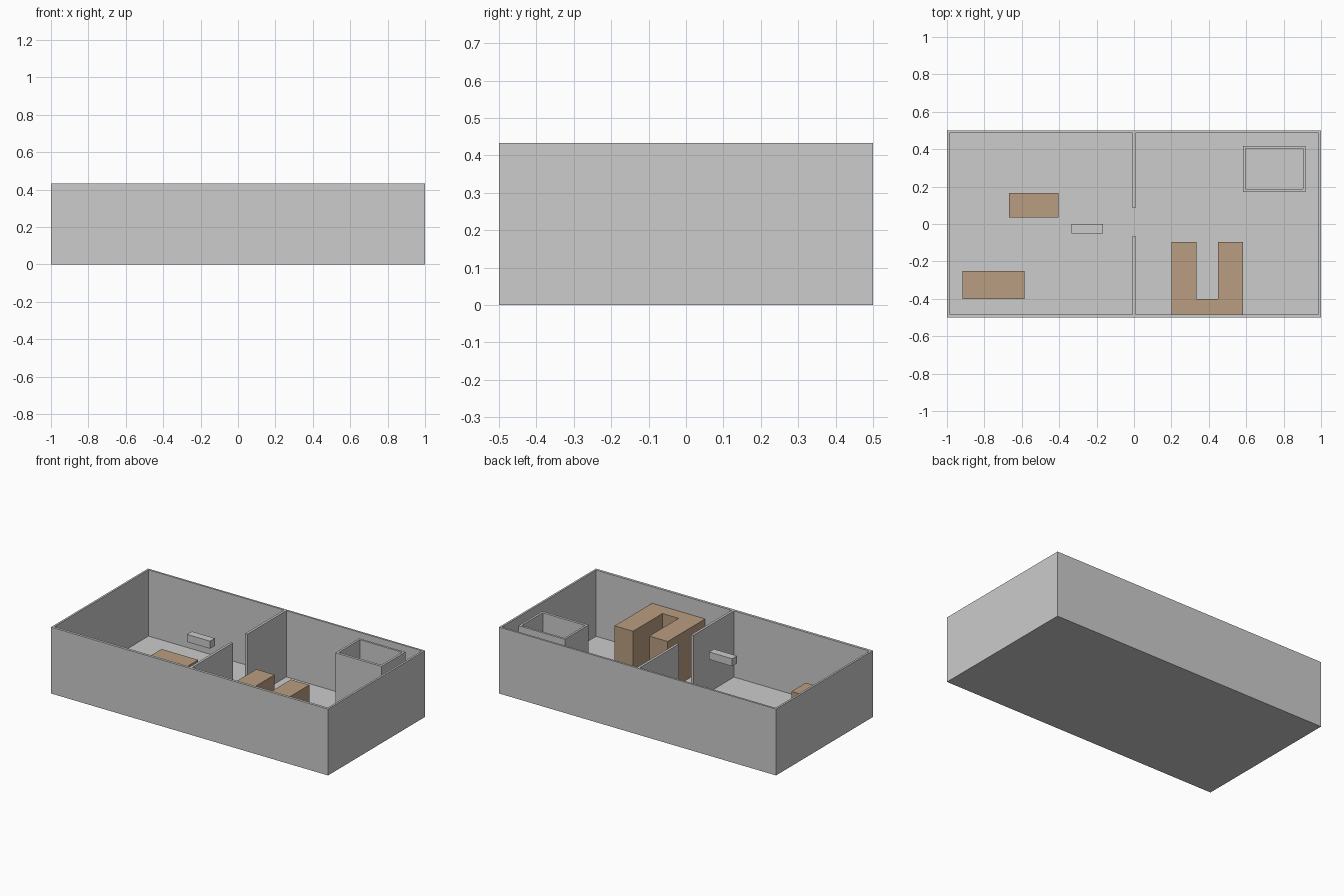
import bpy, bmesh

if "Cube" in bpy.data.objects:
    bpy.data.objects.remove(bpy.data.objects["Cube"])

H = 0.433          # wall height
FLOOR = 0.001      # very thin floor sheet


def material(name, rgb):
    m = bpy.data.materials.new(name)
    m.diffuse_color = (*rgb, 1.0)
    m.use_nodes = True
    m.node_tree.nodes["Principled BSDF"].inputs["Base Color"].default_value = m.diffuse_color
    return m


grey = material("wall_grey", (0.604, 0.604, 0.604))
brown = material("wood_brown", (0.491, 0.337, 0.219))


def finish(name, bm, mat):
    bmesh.ops.recalc_face_normals(bm, faces=bm.faces)
    me = bpy.data.meshes.new(name)
    bm.to_mesh(me)
    bm.free()
    me.materials.append(mat)
    ob = bpy.data.objects.new(name, me)
    bpy.context.collection.objects.link(ob)
    return ob


def prism(name, outline, z0, z1, mat):
    """Extrude a flat outline upwards."""
    bm = bmesh.new()
    face = bm.faces.new([bm.verts.new((x, y, z0)) for x, y in outline])
    top = bmesh.ops.extrude_face_region(bm, geom=[face], use_keep_orig=True)["geom"]
    verts = [v for v in top if isinstance(v, bmesh.types.BMVert)]
    bmesh.ops.translate(bm, verts=verts, vec=(0, 0, z1 - z0))
    return finish(name, bm, mat)


def rect(x0, x1, y0, y1):
    return [(x0, y0), (x1, y0), (x1, y1), (x0, y1)]


def box(name, x0, x1, y0, y1, z0, z1, mat):
    return prism(name, rect(x0, x1, y0, y1), z0, z1, mat)


def wall_ring(name, outer, inner, z0, z1, mat):
    """Closed rectangular ring of walls between two outlines."""
    bm = bmesh.new()
    rings = [[bm.verts.new((x, y, z)) for x, y in o]
             for o, z in ((outer, z0), (outer, z1), (inner, z1), (inner, z0))]
    for k in range(4):
        a, b = rings[k], rings[(k + 1) % 4]
        for i in range(4):
            j = (i + 1) % 4
            bm.faces.new((a[i], a[j], b[j], b[i]))
    return finish(name, bm, mat)


# Floor and outer walls
box("floor", -1, 1, -0.5, 0.5, 0, FLOOR, grey)
wall_ring("outer_walls", rect(-1, 1, -0.5, 0.5),
          rect(-0.987, 0.987, -0.483, 0.487), FLOOR, H, grey)

# Partition with a door gap
box("partition_back", -0.008, 0.008, 0.085, 0.487, FLOOR, H, grey)
box("partition_front", -0.008, 0.008, -0.483, -0.065, FLOOR, H, grey)

# Small enclosed room
wall_ring("small_room_walls", rect(0.583, 0.917, 0.17, 0.417),
          rect(0.597, 0.903, 0.187, 0.403), FLOOR, H, grey)

# U-shaped cabinet against the front wall
prism("u_shaped_cabinet",
      [(0.2, -0.483), (0.583, -0.483), (0.583, -0.097), (0.45, -0.097),
       (0.45, -0.4), (0.333, -0.4), (0.333, -0.097), (0.2, -0.097)],
      FLOOR, 0.325, brown)

# Low furniture blocks
box("table", -0.667, -0.403, 0.035, 0.165, FLOOR, 0.125, brown)
box("counter", -0.917, -0.585, -0.4, -0.252, FLOOR, 0.15, brown)

# Raised unit floating near the ceiling
box("overhead_unit", -0.333, -0.167, -0.05, 0.0, 0.343, 0.392, grey)
